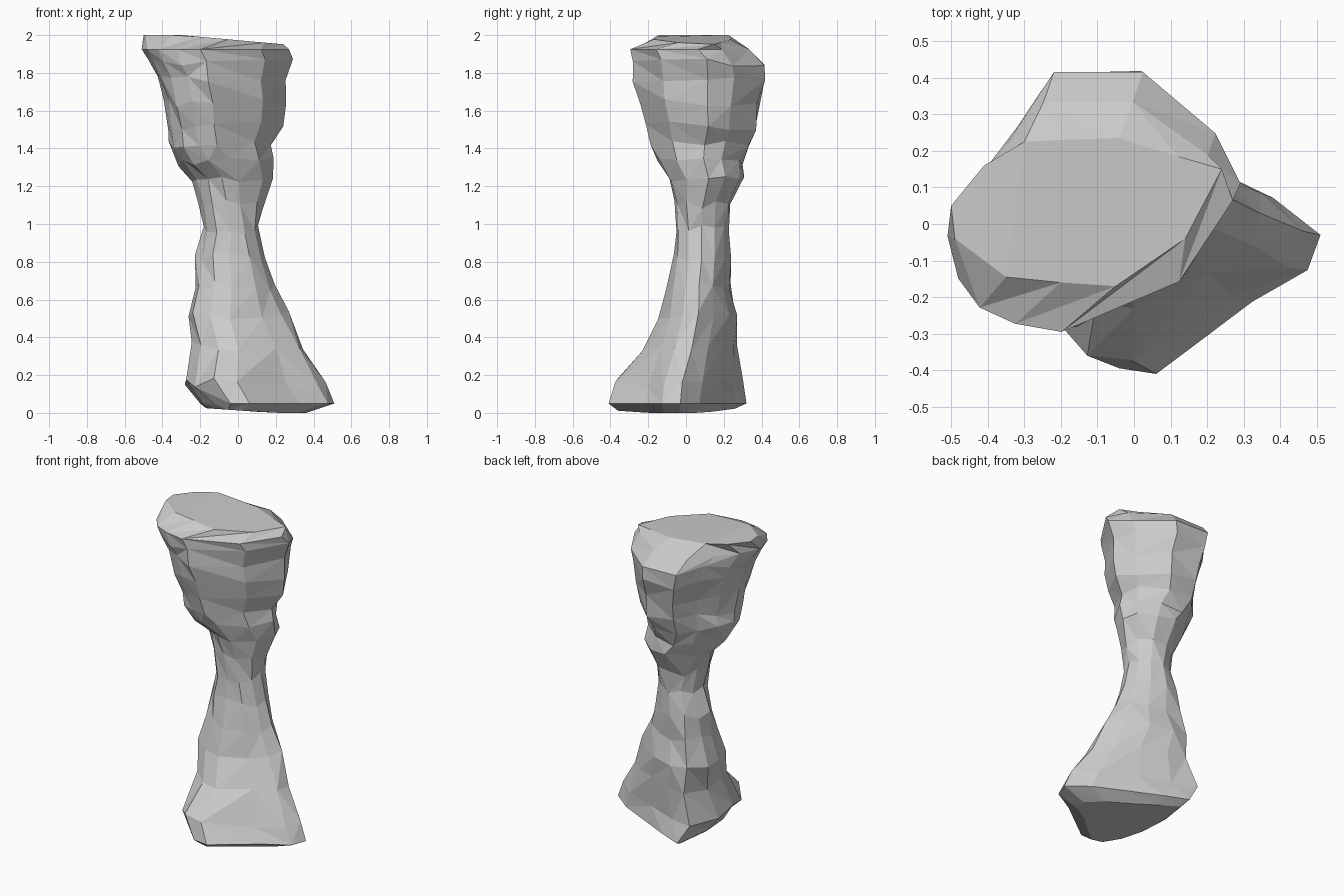
import bpy, bmesh, math, random
from mathutils import Vector

if "Cube" in bpy.data.objects:
    bpy.data.objects.remove(bpy.data.objects["Cube"])

random.seed(11)
N = 12

# Cross-section outlines: flared top, round neck, spreading foot (counter-clockwise from +x)
TOP = [(.29, .11), (.22, .25), (.01, .415), (-.24, .415), (-.35, .27), (-.45, .14),
       (-.51, 0), (-.48, -.13), (-.42, -.22), (-.32, -.27), (-.19, -.295), (.14, -.14)]
FOOT = [(.51, -.03), (.38, .07), (.17, .17), (-.02, .26), (-.16, .32), (-.19, .2),
        (-.2, .05), (-.185, -.12), (-.13, -.28), (-.04, -.395), (.06, -.41), (.18, -.335),
        (.325, -.21), (.475, -.125)]
FOOT = FOOT[:5] + FOOT[6:11] + FOOT[12:]
NECK = [(math.cos(i * math.tau / N), math.sin(i * math.tau / N)) for i in range(N)]
PLATEAU = [(.24, .15), (.12, .185), (-.04, .235), (-.2, .23), (-.3, .225), (-.41, .16),
           (-.50, .05), (-.49, -.04), (-.35, -.145), (-.2, -.16), (-.05, -.17), (.14, -.04)]

# Silhouette: height, left, right, front, back
ROWS = [(.05, -.20, .51, -.41, .32), (.16, -.29, .465, -.37, .30),
        (.35, -.235, .35, -.235, .27), (.52, -.27, .26, -.155, .265),
        (.67, -.23, .20, -.11, .235), (.82, -.22, .15, -.07, .23),
        (.97, -.18, .115, -.06, .225), (1.1, -.21, .13, -.065, .23),
        (1.23, -.24, .18, -.08, .30), (1.33, -.32, .19, -.145, .30),
        (1.42, -.365, .18, -.185, .33), (1.52, -.37, .23, -.21, .365),
        (1.64, -.39, .25, -.25, .385), (1.76, -.43, .255, -.275, .41),
        (1.86, -.475, .29, -.287, .41), (1.925, -.51, .27, -.295, .335)]


def fit(points, x0, x1, y0, y1):
    """Stretch an outline so that it exactly fills the given box."""
    xs, ys = zip(*points)
    ax, bx, ay, by = min(xs), max(xs), min(ys), max(ys)
    return [(x0 + (x - ax) / (bx - ax) * (x1 - x0),
             y0 + (y - ay) / (by - ay) * (y1 - y0)) for x, y in points]


def section(z, *box):
    """Blend foot -> neck -> top by height."""
    end, t = (FOOT, 1.04 - z / .95) if z < .95 else (TOP, (z - .95) / .58)
    t = max(0, min(1, t))
    a, b = fit(NECK, -1, 1, -1, 1), fit(end, -1, 1, -1, 1)
    mix = [(p[0] * (1 - t) + q[0] * t, p[1] * (1 - t) + q[1] * t) for p, q in zip(a, b)]
    return fit(mix, *box)


bm = bmesh.new()
rings = []

# Slightly sloping underside
sole = fit(FOOT, -.17, .36, -.36, .26)
rings.append([bm.verts.new((x, y, max(0, .025 - .07 * (x + .17)))) for x, y in sole])

# Rough shaft
for n, (z, *box) in enumerate(ROWS):
    ring = []
    edge = n in (0, len(ROWS) - 1)
    for x, y in section(z, *box):
        out = Vector((x - sum(box[:2]) / 2, y - sum(box[2:]) / 2, 0)).normalized()
        j = 0 if edge else random.uniform(-.01, .01)
        dz = 0 if edge else random.uniform(-.025, .025)
        ring.append(bm.verts.new(Vector((x, y, z + dz)) + out * j))
    rings.append(ring)

# Tilted flat top
rings.append([bm.verts.new((x, y, min(2, 2 - .09 * (x + .3)))) for x, y in PLATEAU])

# Facets between rings with irregular diagonals
for lo, hi in zip(rings, rings[1:]):
    for i in range(N):
        k = (i + 1) % N
        a, b, c, d = lo[i], lo[k], hi[k], hi[i]
        if random.random() < .5:
            bm.faces.new((a, b, c)), bm.faces.new((a, c, d))
        else:
            bm.faces.new((a, b, d)), bm.faces.new((b, c, d))
bm.faces.new(list(reversed(rings[0])))
bm.faces.new(rings[-1])
bmesh.ops.triangulate(bm, faces=[f for f in bm.faces if len(f.verts) > 4])
bmesh.ops.recalc_face_normals(bm, faces=bm.faces)

mesh = bpy.data.meshes.new("rock_pillar")
bm.to_mesh(mesh)
bm.free()
bpy.context.collection.objects.link(bpy.data.objects.new("rock_pillar", mesh))
